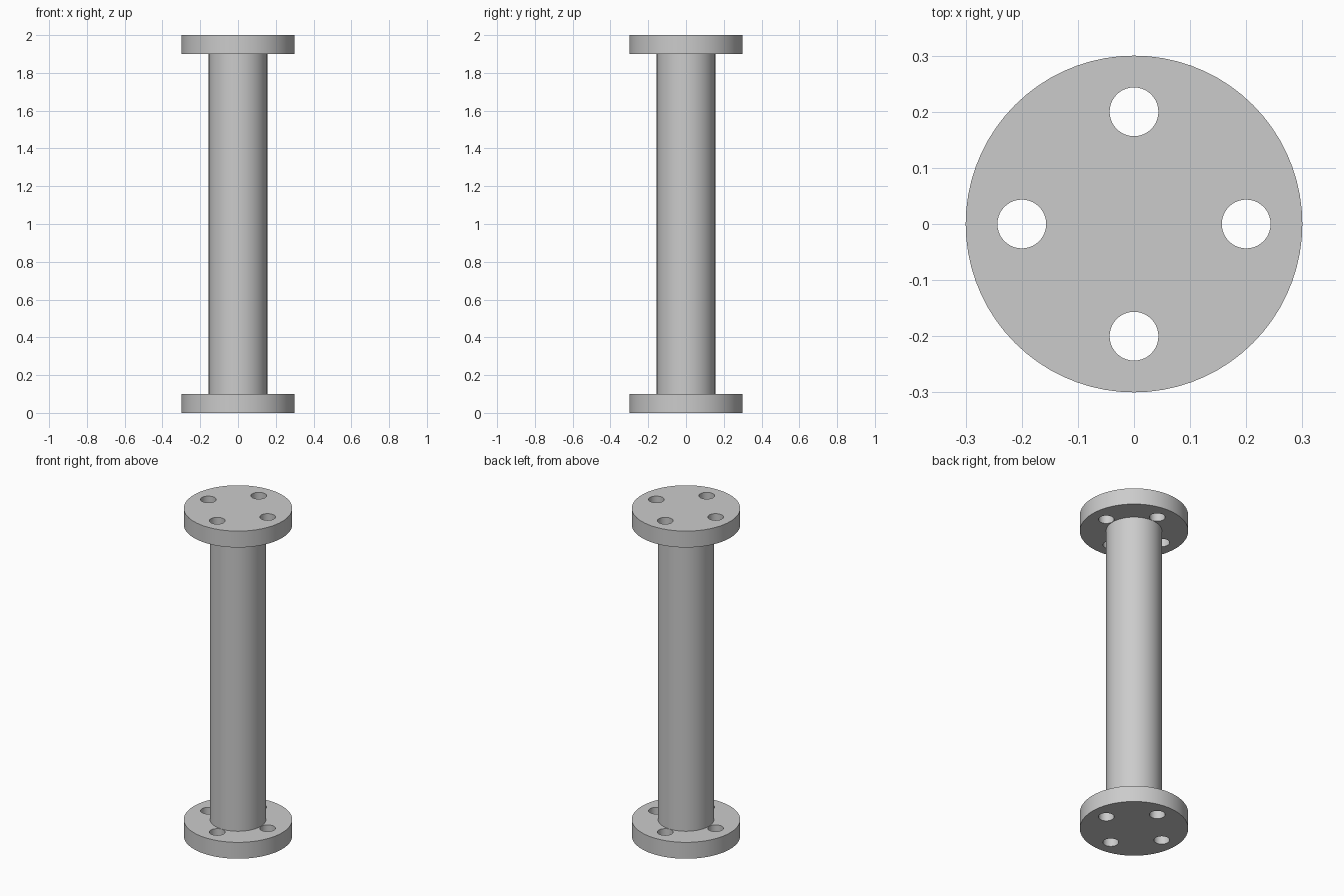
import bpy
import bmesh
from math import cos, sin, pi, radians

cube = bpy.data.objects.get("Cube")
if cube:
    bpy.data.objects.remove(cube, do_unlink=True)

HEIGHT = 2.0
FLANGE_RADIUS = 0.3
FLANGE_THICKNESS = 0.1
PIPE_RADIUS = 0.155
BOLT_CIRCLE = 0.2
HOLE_RADIUS = 0.0435

# Single plain metal colour
grey = bpy.data.materials.new("light grey metal")
grey.use_nodes = True
colour = (0.6, 0.6, 0.6, 1)
grey.diffuse_color = colour
grey.node_tree.nodes["Principled BSDF"].inputs["Base Color"].default_value = colour


def add_circle(curve, cx, cy, radius, segments):
    spline = curve.splines.new('POLY')
    spline.points.add(segments - 1)
    for i, point in enumerate(spline.points):
        a = 2 * pi * i / segments
        point.co = (cx + radius * cos(a), cy + radius * sin(a), 0, 1)
    spline.use_cyclic_u = True


def finish(obj):
    obj.data.materials.clear()
    obj.data.materials.append(grey)
    bpy.ops.object.select_all(action='DESELECT')
    obj.select_set(True)
    bpy.context.view_layer.objects.active = obj
    bpy.ops.object.shade_smooth_by_angle(angle=radians(30))


# Flange profile: a disc with four bolt holes, extruded to thickness
profile = bpy.data.curves.new("flange_profile", 'CURVE')
profile.dimensions = '2D'
profile.fill_mode = 'BOTH'
profile.extrude = FLANGE_THICKNESS / 2
add_circle(profile, 0, 0, FLANGE_RADIUS, 72)
for k in range(4):
    a = k * pi / 2
    add_circle(profile, BOLT_CIRCLE * cos(a), BOLT_CIRCLE * sin(a), HOLE_RADIUS, 40)
profile_obj = bpy.data.objects.new("flange_profile", profile)
bpy.context.collection.objects.link(profile_obj)
bpy.context.view_layer.update()
depsgraph = bpy.context.evaluated_depsgraph_get()
flange_mesh = bpy.data.meshes.new_from_object(profile_obj.evaluated_get(depsgraph))
bpy.data.objects.remove(profile_obj, do_unlink=True)

# Weld caps to walls
bm = bmesh.new()
bm.from_mesh(flange_mesh)
bmesh.ops.remove_doubles(bm, verts=bm.verts, dist=0.0001)
bmesh.ops.recalc_face_normals(bm, faces=bm.faces)
bm.to_mesh(flange_mesh)
bm.free()

# Bottom and top flanges
for name, z in (("bottom_flange", FLANGE_THICKNESS / 2),
                ("top_flange", HEIGHT - FLANGE_THICKNESS / 2)):
    flange = bpy.data.objects.new(name, flange_mesh.copy())
    flange.location.z = z
    bpy.context.collection.objects.link(flange)
    finish(flange)

# Pipe between the flanges
bpy.ops.mesh.primitive_cylinder_add(vertices=72, radius=PIPE_RADIUS,
                                    depth=HEIGHT - 2 * FLANGE_THICKNESS,
                                    location=(0, 0, HEIGHT / 2))
pipe = bpy.context.object
pipe.name = "pipe"
finish(pipe)
